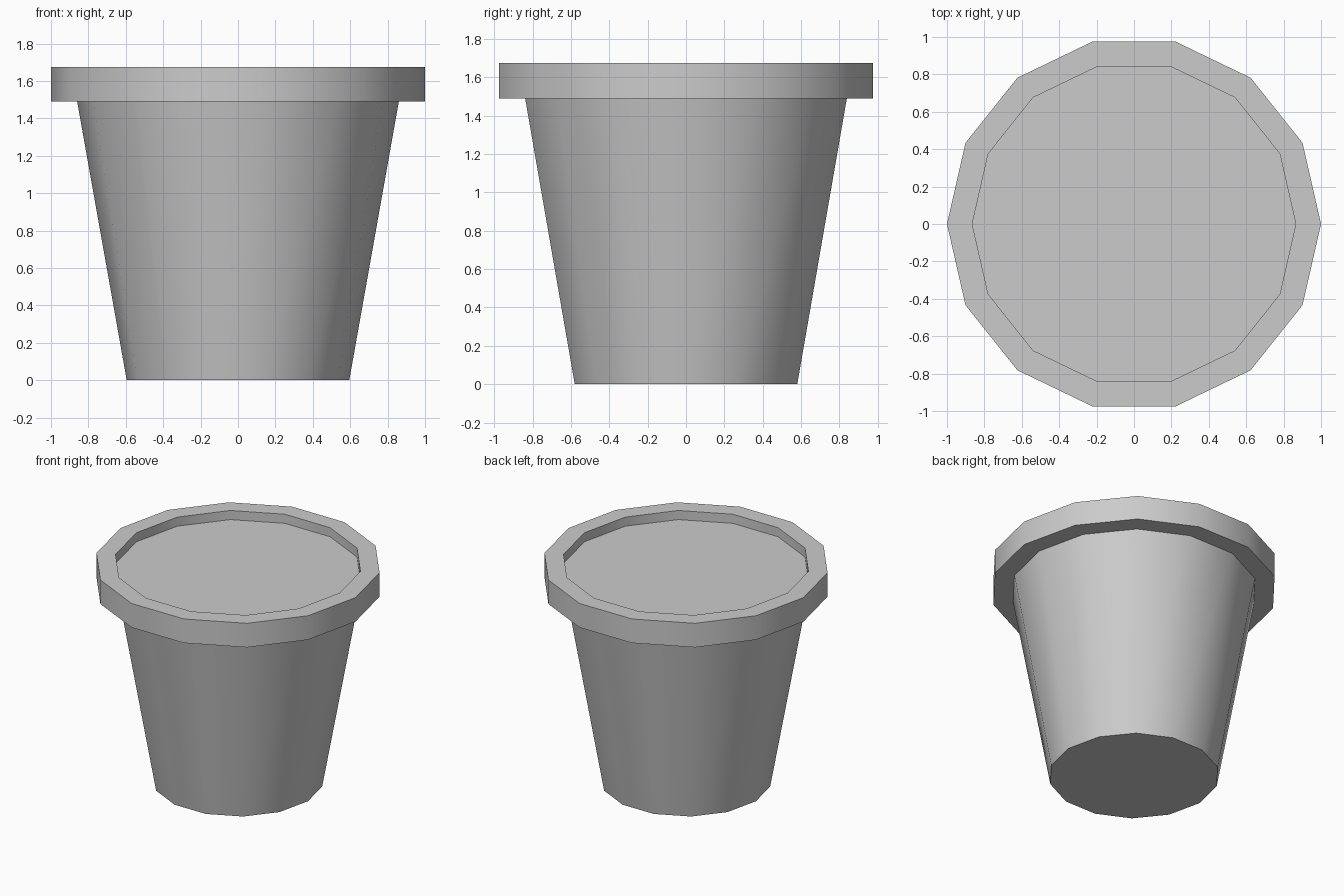
import bpy, bmesh
from math import cos, sin, tau, radians

if "Cube" in bpy.data.objects:
    bpy.data.objects.remove(bpy.data.objects["Cube"])

SIDES = 14

# Plain grey material
grey = bpy.data.materials.new("grey")
grey.use_nodes = True
colour = (0.6, 0.6, 0.6, 1)
grey.diffuse_color = colour
grey.node_tree.nodes["Principled BSDF"].inputs["Base Color"].default_value = colour


def lathe(name, profile, material):
    """Turn a (radius, height) profile around z and cap both ends."""
    bm = bmesh.new()
    rings = [[bm.verts.new((r * cos(tau * i / SIDES), r * sin(tau * i / SIDES), z))
              for i in range(SIDES)] for r, z in profile]
    for low, high in zip(rings, rings[1:]):
        for i in range(SIDES):
            j = (i + 1) % SIDES
            bm.faces.new((low[i], low[j], high[j], high[i]))
    bm.faces.new(rings[0][::-1])
    bm.faces.new(rings[-1])
    bmesh.ops.recalc_face_normals(bm, faces=bm.faces)
    mesh = bpy.data.meshes.new(name)
    bm.to_mesh(mesh)
    bm.free()
    mesh.materials.append(material)
    obj = bpy.data.objects.new(name, mesh)
    bpy.context.collection.objects.link(obj)
    bpy.ops.object.select_all(action='DESELECT')
    obj.select_set(True)
    bpy.context.view_layer.objects.active = obj
    bpy.ops.object.shade_smooth_by_angle(angle=radians(30))
    return obj


# Tapered pot: base, wall, overhanging rim, and sunken soil surface
lathe("flower_pot", [(0.595, 0), (0.86, 1.49), (1, 1.49), (1, 1.675),
                     (0.865, 1.675), (0.865, 1.605)], grey)
